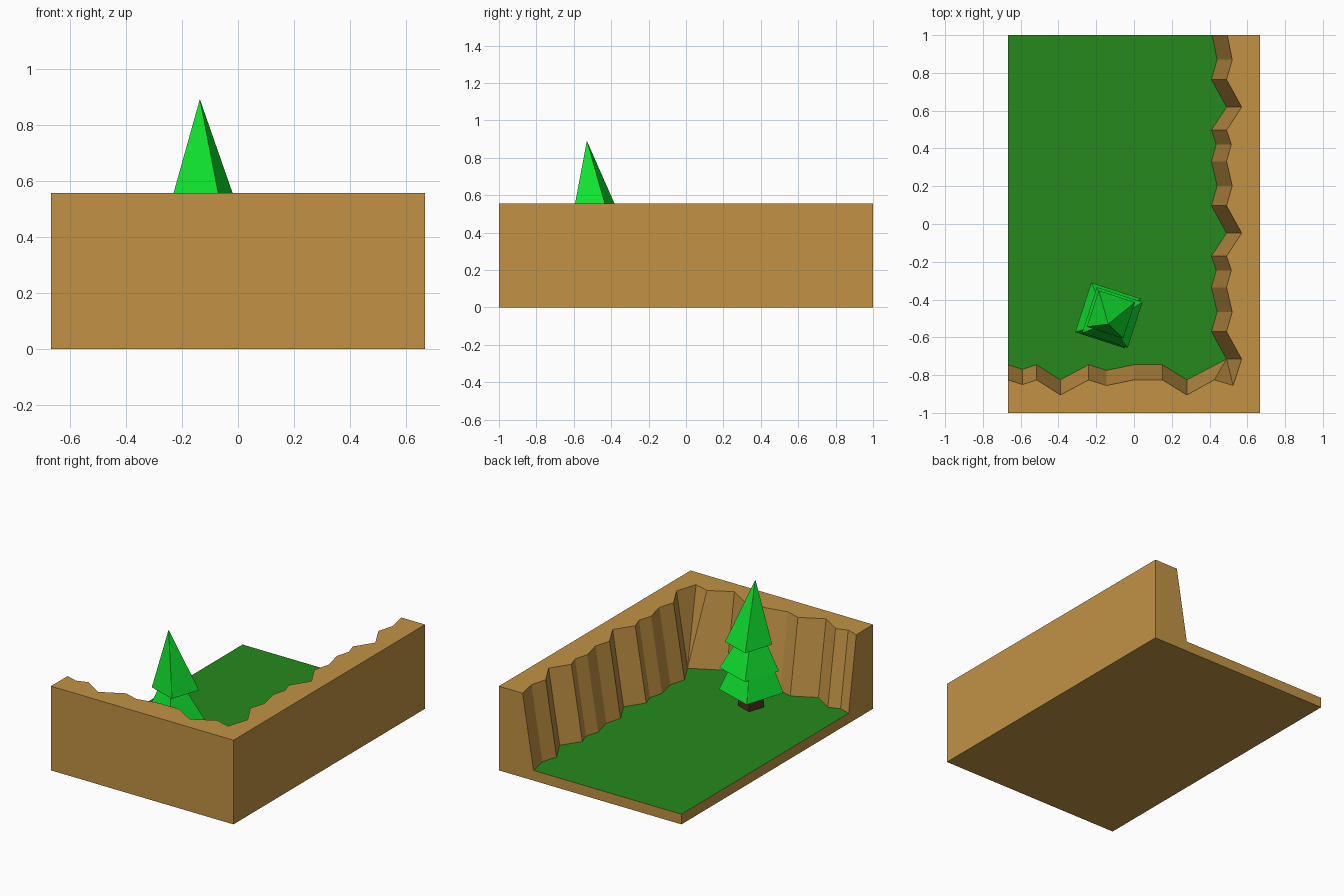
import bpy, bmesh
from mathutils import Vector

if "Cube" in bpy.data.objects:
    bpy.data.objects.remove(bpy.data.objects["Cube"])

X, Y, H, G = 0.667, 1.0, 0.556, 0.067   # half width, half depth, wall height, grass height


def material(name, rgb):
    m = bpy.data.materials.new(name)
    m.diffuse_color = (*rgb, 1)
    m.use_nodes = True
    m.node_tree.nodes["Principled BSDF"].inputs["Base Color"].default_value = m.diffuse_color
    return m


SAND = material("sand", (0.54, 0.29, 0.06))
GRASS = material("grass", (0.018, 0.25, 0.012))
LEAF = material("leaf", (0.005, 0.80, 0.03))
BARK = material("bark", (0.09, 0.03, 0.012))


def mesh_object(name, faces, mat):
    """Build an object from polygons given as lists of points, welding shared corners."""
    bm = bmesh.new()
    for f in faces:
        bm.faces.new([bm.verts.new(p) for p in f])
    bmesh.ops.remove_doubles(bm, verts=bm.verts, dist=1e-4)
    bmesh.ops.recalc_face_normals(bm, faces=bm.faces)
    me = bpy.data.meshes.new(name)
    bm.to_mesh(me)
    bm.free()
    me.materials.append(mat)
    ob = bpy.data.objects.new(name, me)
    bpy.context.collection.objects.link(ob)
    return ob


# Jagged foot of the cliff: front run (left to right), inner corner, right run (front to back)
front = [(-X, -.745), (-.59, -.77), (-.515, -.745), (-.39, -.825), (-.24, -.745),
         (-.145, -.775), (0, -.745), (.15, -.745), (.28, -.825)]
corner = (.49, -.715)
teeth = [(.145, .41), (.25, .44), (.38, .41), (.47, .435), (.545, .41), (.667, .49)]
right = [(x, -.715 + k * .667 + dy) for k in range(2) for dy, x in teeth]
right += [(.41, .765), (.44, .87), (.414, Y)]

foot = [Vector((x, y, G)) for x, y in front + [corner] * 4 + right]
lean = .08
rim = [Vector((x, y - lean, H)) for x, y in front]
rim += [Vector((x, y, H)) for x, y in [(.425, -.825), (.525, -.855), (.57, -.715)]]
rim.insert(len(front), rim[len(front)].copy())
rim += [Vector((x + lean, y, H)) for x, y in right]

# Cliff block: sloped inner faces, flat rim, outer walls and underside
faces = []
for a, b, c, d in zip(foot, foot[1:], rim[1:], rim):
    poly = []
    for p in (a, b, c, d):
        if all((p - q).length > 1e-4 for q in poly):
            poly.append(p)
    if len(poly) > 2:
        faces.append(poly)
rim_edge = [p for i, p in enumerate(rim) if i == 0 or (p - rim[i - 1]).length > 1e-4]
faces.append(rim_edge + [(X, Y, H), (X, -Y, H), (-X, -Y, H)])
faces.append([(-X, -Y, 0), (X, -Y, 0), (X, -Y, H), (-X, -Y, H)])
faces.append([(X, -Y, 0), (X, Y, 0), (X, Y, H), (X, -Y, H)])
faces.append([(X, Y, 0), (-X, Y, 0), (-X, Y, G), foot[-1], rim[-1], (X, Y, H)])
faces.append([(-X, Y, 0), (-X, -Y, 0), (-X, -Y, H), rim[0], foot[0], (-X, Y, G)])
faces.append([(-X, -Y, 0), (-X, Y, 0), (X, Y, 0), (X, -Y, 0)])
mesh_object("cliff_block", faces, SAND)

# Grass floor fills the area inside the foot of the cliff
floor = [p for i, p in enumerate(foot) if i == 0 or (p - foot[i - 1]).length > 1e-4]
grass = mesh_object("grass_floor", [floor + [(-X, Y, G)]], GRASS)
if grass.data.polygons[0].normal.z < 0:
    grass.data.flip_normals()


def square(cx, cy, z, half):
    """Corners of a square turned about 18 degrees clockwise."""
    u, v = Vector((.951, -.309, 0)) * half, Vector((.309, .951, 0)) * half
    c = Vector((cx, cy, z))
    return [c - u - v, c + u - v, c + u + v, c - u + v]


# Tree: three stacked four-sided tiers, each with an off-centre tip
tiers = [("lower", (-.1375, -.484, .172, .138), (-.135, -.52, .64)),
         ("middle", (-.115, -.495, .305, .127), (-.13, -.525, .66)),
         ("top", (-.122, -.479, .486, .101), (-.136, -.53, .891))]
for name, base, tip in tiers:
    b = square(*base)
    mesh_object(name + "_foliage", [b] + [[b[i], b[(i + 1) % 4], tip] for i in range(4)], LEAF)

# Trunk
lo, hi = square(-.132, -.49, G, .055), square(-.132, -.49, .20, .055)
mesh_object("trunk", [lo, hi] + [[lo[i], lo[(i + 1) % 4], hi[(i + 1) % 4], hi[i]] for i in range(4)], BARK)
